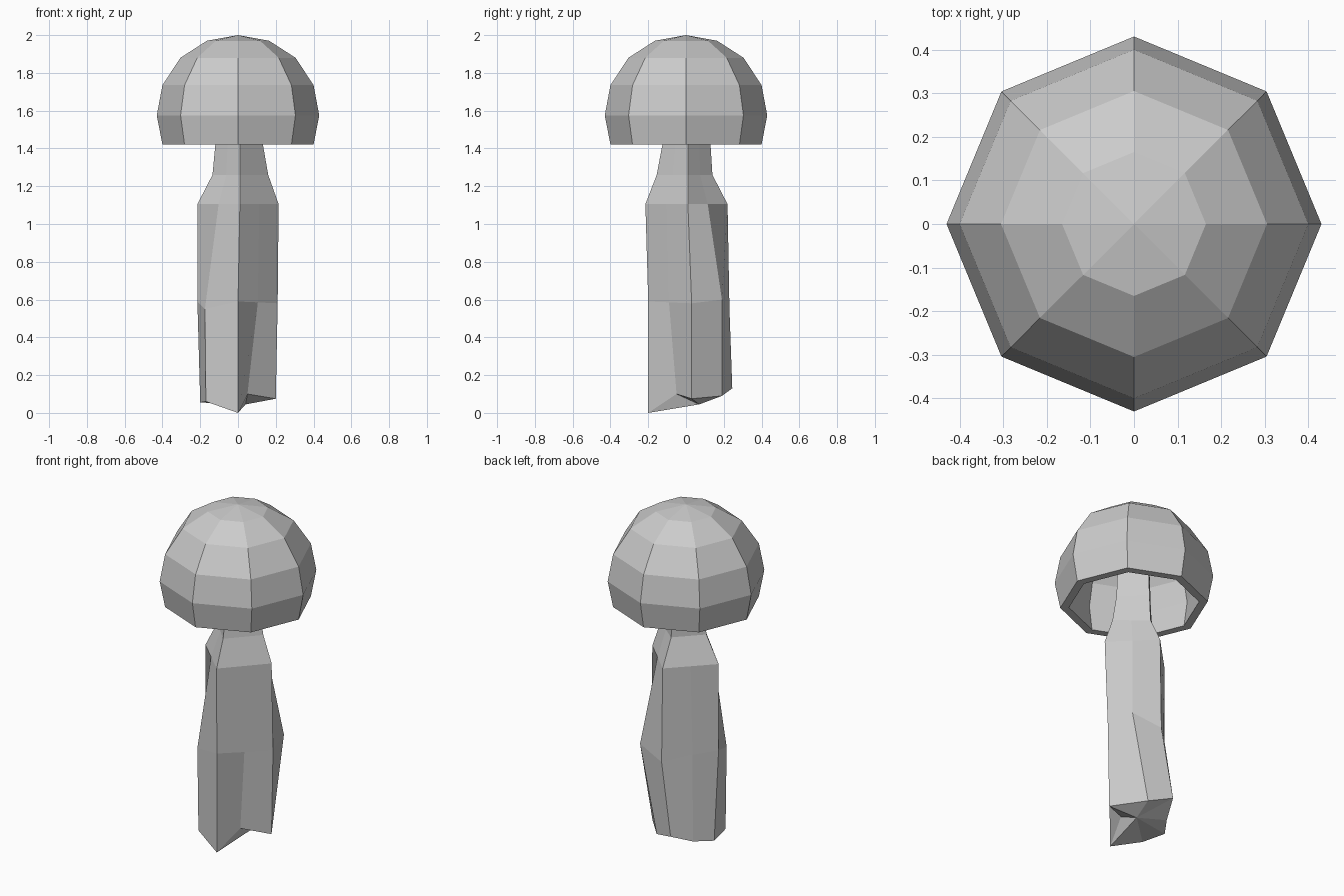
import bpy, bmesh
from math import cos, sin, pi

if "Cube" in bpy.data.objects:
    bpy.data.objects.remove(bpy.data.objects["Cube"])

SIDES = 8


def skin(name, rings, start=None, end=None):
    """Loft 8-point rings, closing the ends with a fan to a point."""
    bm = bmesh.new()
    loops = [[bm.verts.new(p) for p in ring] for ring in rings]
    for a, b in zip(loops, loops[1:]):
        for i in range(SIDES):
            j = (i + 1) % SIDES
            bm.faces.new((a[i], a[j], b[j], b[i]))
    for loop, tip in ((loops[0], start), (loops[-1], end)):
        if tip:
            t = bm.verts.new(tip)
            for i in range(SIDES):
                bm.faces.new((loop[i], loop[(i + 1) % SIDES], t))
    bmesh.ops.recalc_face_normals(bm, faces=bm.faces)
    mesh = bpy.data.meshes.new(name)
    bm.to_mesh(mesh)
    bm.free()
    obj = bpy.data.objects.new(name, mesh)
    bpy.context.collection.objects.link(obj)
    return obj


def circle(r, z):
    return [(r * cos(2 * pi * i / SIDES), r * sin(2 * pi * i / SIDES), z)
            for i in range(SIDES)]


def diamond(e, n, w, s, z, sx=0.01):
    """Four corners with edge midpoints, starting at +x."""
    c = [(e, 0.01), (0, n), (w, 0), (sx, s)]
    ring = []
    for i in range(4):
        (ax, ay), (bx, by) = c[i], c[(i + 1) % 4]
        ring += [(ax, ay, z), ((ax + bx) / 2, (ay + by) / 2, z)]
    return ring


# Mushroom cap: hollow dome, outside then over the rim to the inside
cap_profile = [(0.165, 1.97), (0.305, 1.88), (0.40, 1.735), (0.43, 1.575),
               (0.40, 1.42), (0.353, 1.42), (0.375, 1.575), (0.35, 1.71),
               (0.265, 1.835), (0.145, 1.915)]
skin("cap", [circle(r, z) for r, z in cap_profile], (0, 0, 2.0), (0, 0, 1.94))

# Stem: crooked foot, bulging middle, narrowing neck running up into the cap
foot = [(0.20, 0.03, 0.075), (0.06, 0.19, 0.09), (-0.07, 0.245, 0.13),
        (-0.13, 0.12, 0.07), (-0.20, 0.02, 0.055), (-0.17, -0.13, 0.06),
        (0, -0.20, 0), (0.05, -0.05, 0.10)]
middle = [(0.21, 0.03, 0.58), (0.17, 0.19, 0.60), (0, 0.23, 0.55),
          (-0.12, 0.11, 0.58), (-0.215, 0.0, 0.59), (-0.175, -0.133, 0.55),
          (0, -0.20, 0.59), (0.105, -0.09, 0.585)]
skin("stem", [foot, middle,
              diamond(0.215, 0.22, -0.215, -0.215, 1.105),
              diamond(0.16, 0.14, -0.135, -0.155, 1.26),
              diamond(0.132, 0.13, -0.12, -0.125, 1.42),
              diamond(0.11, 0.11, -0.10, -0.10, 1.90)],
     (0.04, 0.07, 0.045), (0, 0, 1.92))
